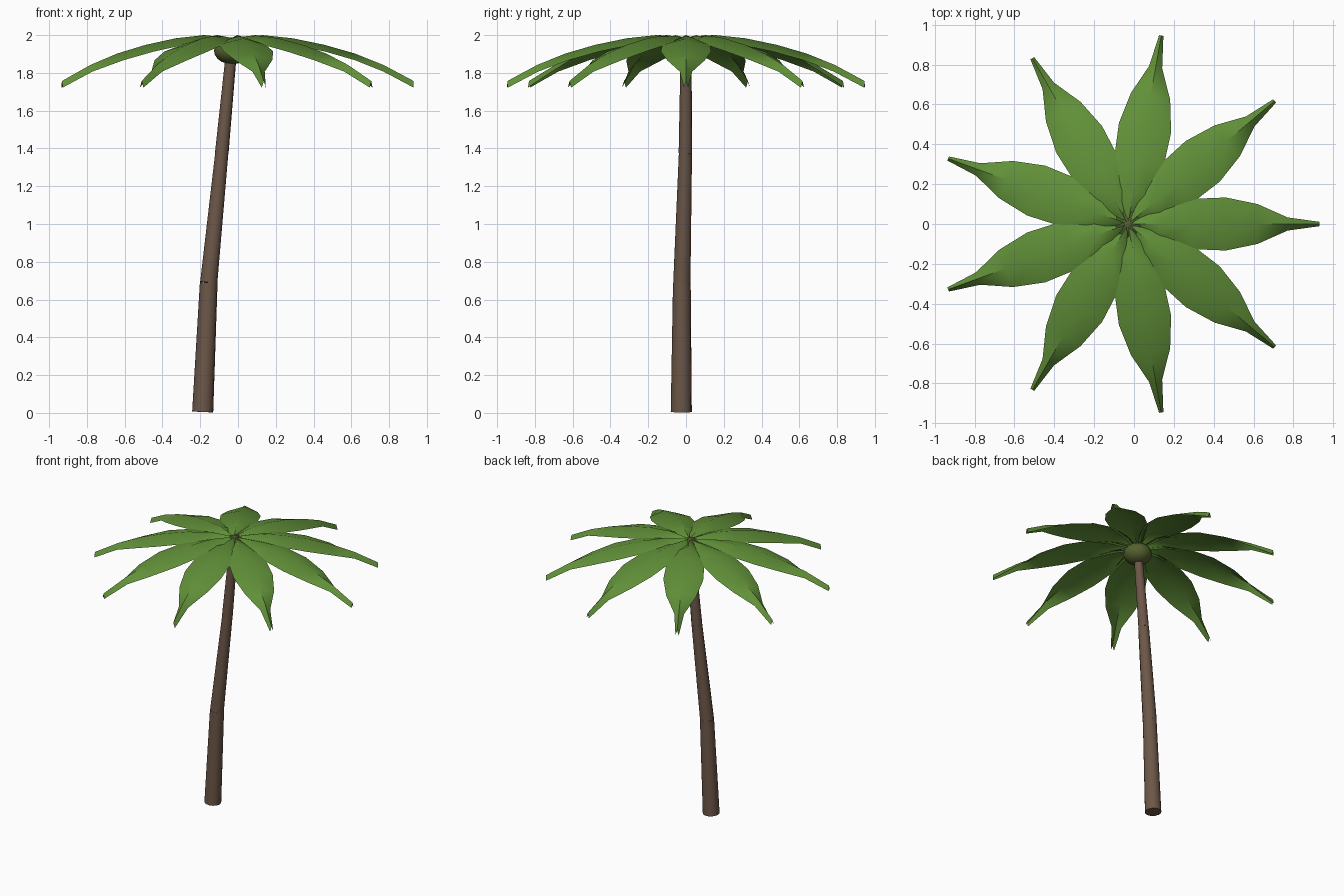
import bpy, bmesh, math
from mathutils import Vector, Matrix

if "Cube" in bpy.data.objects:
    bpy.data.objects.remove(bpy.data.objects["Cube"])


def material(name, color):
    m = bpy.data.materials.new(name)
    m.diffuse_color = (*color, 1)
    m.use_nodes = True
    m.node_tree.nodes["Principled BSDF"].inputs["Base Color"].default_value = m.diffuse_color
    return m


bark = material("bark", (0.15, 0.095, 0.065))
leaf = material("leaf", (0.12, 0.28, 0.04))
olive = material("olive", (0.09, 0.12, 0.03))


def make_object(name, bm, mat):
    me = bpy.data.meshes.new(name)
    bm.to_mesh(me)
    bm.free()
    ob = bpy.data.objects.new(name, me)
    bpy.context.collection.objects.link(ob)
    me.materials.append(mat)
    bpy.ops.object.select_all(action='DESELECT')
    ob.select_set(True)
    bpy.context.view_layer.objects.active = ob
    bpy.ops.object.shade_smooth_by_angle(angle=math.radians(50))
    return ob


# Trunk: three tapered segments along a leaning path (x, y, z, radius)
path = [(-0.187, -0.025, 0.005, 0.056), (-0.155, -0.022, 0.69, 0.047),
        (-0.086, -0.003, 1.375, 0.036), (-0.036, 0.0, 1.90, 0.029)]
for i in range(3):
    a, b = Vector(path[i][:3]), Vector(path[i + 1][:3])
    axis = b - a
    bm = bmesh.new()
    bmesh.ops.create_cone(
        bm, cap_ends=True, segments=12, radius1=path[i][3],
        radius2=path[i + 1][3], depth=axis.length,
        matrix=Matrix.Translation((a + b) / 2)
        @ axis.to_track_quat('Z', 'Y').to_matrix().to_4x4())
    make_object(f"trunk_segment_{i + 1}", bm, bark)

# Crown bud: flattened ball under the leaves
bm = bmesh.new()
bmesh.ops.create_uvsphere(
    bm, u_segments=16, v_segments=10, radius=1,
    matrix=Matrix.Translation((-0.032, 0, 1.917))
    @ Matrix.Diagonal((0.095, 0.095, 0.071, 1)))
make_object("crown_bud", bm, olive)

# Fronds: arched leaves with a raised midrib (distance, half width, ridge z)
profile = [(0.0, 0.008, 1.985), (0.16, 0.075, 2.0), (0.32, 0.126, 1.983),
           (0.49, 0.133, 1.948), (0.65, 0.10, 1.902), (0.80, 0.033, 1.842),
           (0.96, 0.011, 1.757)]
for i in range(9):
    bm = bmesh.new()
    rows = [[bm.verts.new((d, s * w, z - 0.035 * abs(s))) for s in (-1, 0, 1)]
            for d, w, z in profile]
    for r, q in zip(rows, rows[1:]):
        for k in range(2):
            bm.faces.new((r[k], q[k], q[k + 1], r[k + 1]))
    bm.transform(Matrix.Translation((-0.03, 0, 0))
                 @ Matrix.Rotation(math.radians(40 * i), 4, 'Z'))
    frond = make_object(f"frond_{i + 1}", bm, leaf)
    frond.data.shade_smooth()
